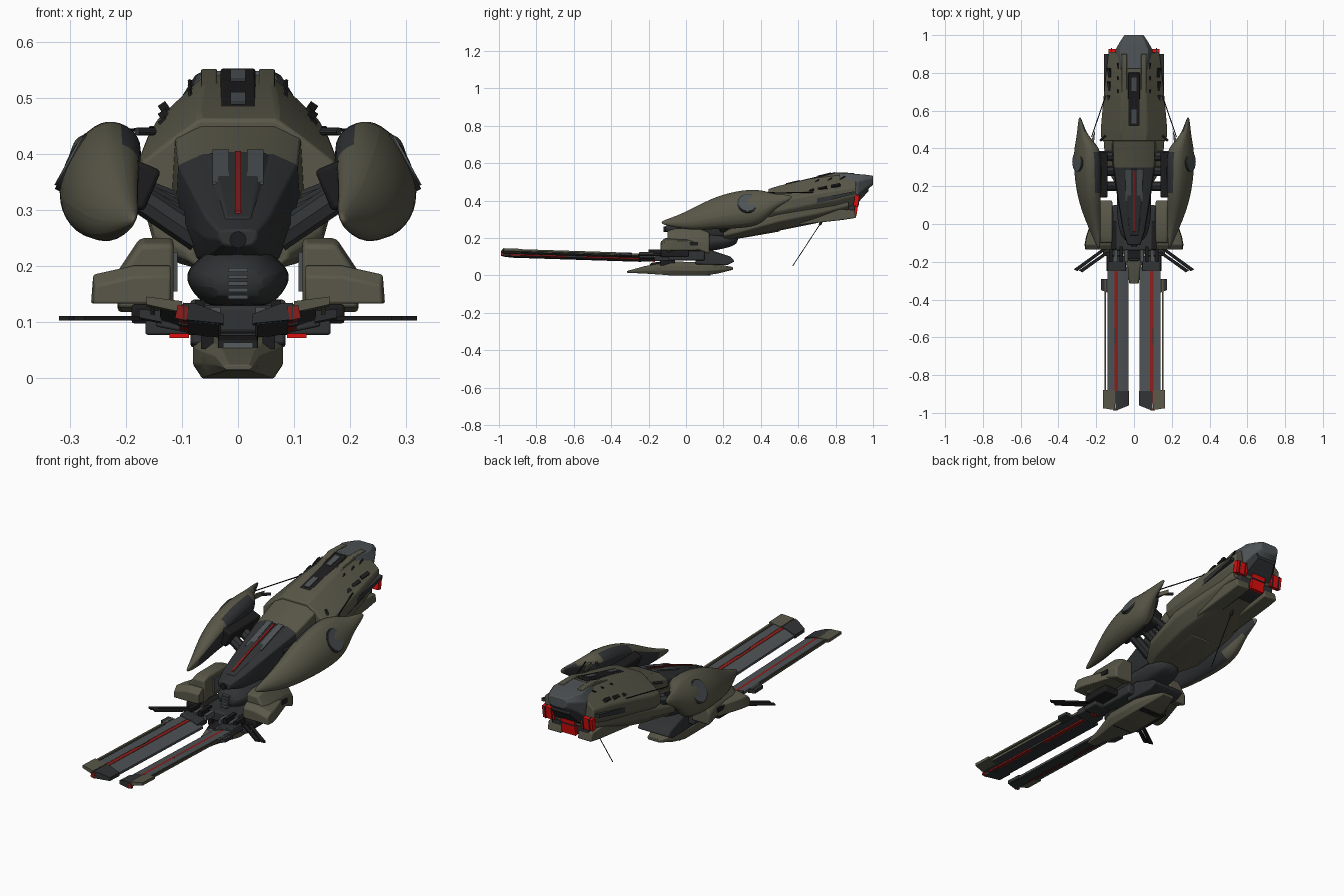
import bpy, bmesh, math
from mathutils import Vector, Matrix

def material(name, rgb):
    m = bpy.data.materials.new(name)
    m.diffuse_color = (*rgb, 1)
    return m

OLIVE = material("olive armour", (0.10, 0.096, 0.065))
GREY = material("slate grey", (0.075, 0.085, 0.09))
DARK = material("dark metal", (0.03, 0.032, 0.034))
BLACK = material("black", (0.012, 0.012, 0.013))
RED = material("bright red", (0.75, 0.004, 0.004))
DULL = material("dull red", (0.27, 0.012, 0.01))

def finish(name, bm, mats, mirror=False, bevel=0, subdiv=0, rule=None):
    """Turn a bmesh in world coordinates into an object."""
    bmesh.ops.recalc_face_normals(bm, faces=bm.faces)
    if rule:
        for f in bm.faces:
            f.material_index = rule(f.calc_center_median(), f.normal)
    me = bpy.data.meshes.new(name)
    bm.to_mesh(me)
    bm.free()
    for m in (mats if isinstance(mats, list) else [mats]):
        me.materials.append(m)
    me.shade_smooth()
    me.set_sharp_from_angle(angle=math.radians(30))
    ob = bpy.data.objects.new(name, me)
    bpy.context.collection.objects.link(ob)
    if bevel:
        b = ob.modifiers.new("bevel", 'BEVEL')
        b.width, b.segments, b.limit_method = bevel, 2, 'ANGLE'
    if subdiv:
        s = ob.modifiers.new("subdiv", 'SUBSURF')
        s.levels = s.render_levels = subdiv
    if mirror:
        ob.modifiers.new("mirror", 'MIRROR')
    return ob

def loft(name, rings, mats, **kw):
    """Skin a list of point rings and cap both ends."""
    bm = bmesh.new()
    vs = [[bm.verts.new(p) for p in r] for r in rings]
    n = len(vs[0])
    for a, b in zip(vs, vs[1:]):
        for i in range(n):
            j = (i + 1) % n
            bm.faces.new((a[i], a[j], b[j], b[i]))
    bm.faces.new(vs[0])
    bm.faces.new(vs[-1])
    return finish(name, bm, mats, **kw)

def body(name, profile, sections, mats, **kw):
    """Symmetric loft along y; sections are (y, half width, z bottom, z top)."""
    prof = profile + [(-u, v) for u, v in reversed(profile)]
    return loft(name, [[(u * w, y, a + v * (b - a)) for u, v in prof]
                       for y, w, a, b in sections], mats, **kw)

def prism(name, pts, axis, lo, hi, mats, **kw):
    """Extrude an outline along x (pts are y,z) or z (pts are x,y)."""
    put = (lambda p, t: (t, *p)) if axis == 'x' else (lambda p, t: (*p, t))
    return loft(name, [[put(p, t) for p in pts] for t in (lo, hi)], mats, **kw)

def box(name, c, size, mats, rx=0, ry=0, rz=0, **kw):
    bm = bmesh.new()
    rot = Matrix.Rotation(rz, 4, 'Z') @ Matrix.Rotation(ry, 4, 'Y') @ Matrix.Rotation(rx, 4, 'X')
    bmesh.ops.create_cube(bm, size=1, matrix=Matrix.Translation(c) @ rot @ Matrix.Diagonal((*size, 1)))
    return finish(name, bm, mats, **kw)

def rod(name, a, b, r, mats, seg=10, **kw):
    a, b = Vector(a), Vector(b)
    d = b - a
    bm = bmesh.new()
    bmesh.ops.create_cone(bm, cap_ends=True, segments=seg, radius1=r, radius2=r, depth=d.length,
                          matrix=Matrix.Translation((a + b) / 2) @ d.to_track_quat('Z', 'Y').to_matrix().to_4x4())
    return finish(name, bm, mats, **kw)

# Main hull: dark boxy nose turning olive, then the wider rear collar
HULL = [(0.4, 1), (0.65, 0.84), (1, 0.6), (1, 0.35), (0.7, 0.04), (0.4, 0)]
NOSE = [(0.55, 1), (0.95, 0.9), (1, 0.45), (0.75, 0.06), (0.4, 0)]
SLOPE = 0.236
body("forward_hull", NOSE, [(-0.11, 0.035, 0.235, 0.265), (-0.03, 0.06, 0.215, 0.295), (0.12, 0.085, 0.205, 0.345),
     (0.3, 0.112, 0.2, 0.4), (0.5, 0.12, 0.235, 0.47)], [DARK, OLIVE], bevel=0.004,
     rule=lambda c, n: 1 if c.y > 0.3 else 0)
body("nose_panel", [(0.75, 1), (1, 0.6), (1, 0)], [(-0.06, 0.028, 0.26, 0.287), (0.1, 0.045, 0.32, 0.345),
     (0.29, 0.064, 0.37, 0.403)], DARK, bevel=0.003)
prism("nose_grey_plate", [(0.12, 0.35), (0.29, 0.408), (0.29, 0.39), (0.12, 0.33)], 'x', 0.016, 0.045, GREY,
      mirror=True)
body("hull_belly", HULL, [(0.2, 0.09, 0.19, 0.25), (0.3, 0.15, 0.2, 0.3), (0.5, 0.165, 0.24, 0.38),
     (0.7, 0.14, 0.28, 0.42), (0.87, 0.12, 0.33, 0.45)], OLIVE, bevel=0.005)
body("rear_hull", HULL, [(0.44, 0.172, 0.27, 0.462), (0.5, 0.176, 0.27, 0.48), (0.65, 0.163, 0.3, 0.515),
     (0.8, 0.148, 0.33, 0.54), (0.91, 0.134, 0.37, 0.538)], OLIVE, bevel=0.006)
body("tail_block", [(0.75, 1), (1, 0.7), (0.9, 0.2), (0.6, 0)], [(0.82, 0.085, 0.36, 0.548), (0.92, 0.1, 0.41, 0.542),
     (0.965, 0.075, 0.455, 0.538), (1.0, 0.052, 0.485, 0.533)], GREY, bevel=0.004)
body("tail_underside", [(1, 1), (0.8, 0)], [(0.86, 0.1, 0.34, 0.42), (0.93, 0.085, 0.4, 0.45),
     (0.975, 0.06, 0.45, 0.475)], DARK)
prism("nose_stripe", [(-0.05, 0.28), (-0.04, 0.298), (0.1, 0.35), (0.28, 0.405), (0.28, 0.39), (-0.04, 0.28)],
      'x', -0.005, 0.005, DULL)
# Roof spine with recessed hatches and side rails
box("roof_trough", (0, 0.66, 0.513), (0.062, 0.29, 0.012), BLACK, rx=SLOPE, bevel=0.004)
for i, y in enumerate((0.57, 0.74)):
    box(f"roof_hatch_{i}", (0, y, 0.52 + (y - 0.66) * 0.24), (0.026, 0.075, 0.006), GREY, rx=SLOPE)
prism("roof_rail", [(0.46, 0.455), (0.8, 0.551), (0.9, 0.548), (0.9, 0.5), (0.6, 0.48)], 'x', 0.037, 0.066, OLIVE,
      mirror=True, bevel=0.003)
for i, y in enumerate((0.66, 0.73, 0.8)):
    rod(f"shoulder_spike_{i}", (0.082, y, 0.48 + i * 0.01), (0.086, y + 0.05, 0.512 + i * 0.009), 0.004, BLACK, seg=5,
        mirror=True)
    box(f"shoulder_vent_{i}", (0.13, y, 0.452 + i * 0.014), (0.016, 0.05, 0.012), BLACK, rx=SLOPE, ry=0.6, mirror=True)
prism("hull_side_strip", [(0.5, 0.355), (0.62, 0.4), (0.8, 0.43), (0.9, 0.45), (0.9, 0.435), (0.7, 0.385)],
      'x', 0.12, 0.158, DARK, mirror=True)
# Rear engines: dark housing with three red exhaust panels
prism("engine_core", [(0.74, 0.33), (0.8, 0.31), (0.9, 0.325), (0.91, 0.44), (0.8, 0.46)], 'x', -0.1, 0.1, DARK,
      bevel=0.005)
prism("engine_skirt", [(0.6, 0.27), (0.84, 0.297), (0.91, 0.308), (0.9, 0.35), (0.7, 0.36)], 'x', 0.045, 0.12, OLIVE,
      mirror=True, bevel=0.006)
box("exhaust_outer", (0.104, 0.911, 0.4), (0.064, 0.024, 0.06), RED, rx=-0.15, mirror=True)
box("exhaust_centre", (0, 0.907, 0.362), (0.075, 0.022, 0.085), RED, rx=-0.15)
for i, x in enumerate((0.085, 0.12)):
    box(f"exhaust_rib_{i}", (x, 0.915, 0.4), (0.005, 0.024, 0.062), DARK, rx=-0.15, mirror=True)
box("exhaust_bar", (0, 0.914, 0.37), (0.078, 0.018, 0.005), DARK)
rod("belly_antenna", (0, 0.74, 0.31), (0, 0.57, 0.05), 0.002, BLACK, seg=6)
rod("antenna_socket", (0, 0.74, 0.32), (0, 0.715, 0.27), 0.007, DARK)

# Side pods: leaf-shaped shells with dark inner faces
POD = [(-1, 0.75), (-0.4, 1.08), (0.15, 1.05), (0.85, 0.45), (1.1, -0.3), (0.85, -0.85), (0.2, -1.12), (-0.35, -0.75),
       (-0.75, 0)]
PODS = [(-0.135, 0.185, 0.282, 0.006, 0.008), (-0.05, 0.2, 0.286, 0.026, 0.03), (0.04, 0.22, 0.3, 0.046, 0.058),
        (0.16, 0.235, 0.335, 0.068, 0.085), (0.3, 0.24, 0.353, 0.078, 0.1), (0.39, 0.242, 0.362, 0.074, 0.092),
        (0.43, 0.255, 0.375, 0.054, 0.07), (0.48, 0.275, 0.397, 0.026, 0.035), (0.57, 0.287, 0.42, 0.006, 0.01)]
loft("side_pod", [[(cx + u * hx, y, cz + v * hz) for u, v in POD] for y, cx, cz, hx, hz in PODS], [OLIVE, DARK],
     mirror=True, subdiv=2, rule=lambda c, n: 1 if n.x < -0.55 and c.y > -0.02 else 0)
rod("pod_disc_rim", (0.25, 0.33, 0.36), (0.3, 0.33, 0.387), 0.056, DARK, seg=32, mirror=True)
rod("pod_disc", (0.25, 0.33, 0.36), (0.303, 0.33, 0.389), 0.05, GREY, seg=32, mirror=True)
prism("pod_inner_fin", [(0.19, 0.36), (0.225, 0.36), (0.23, 0.43), (0.205, 0.5), (0.212, 0.43)], 'z', 0.41, 0.43,
      OLIVE, mirror=True)
box("pod_machinery", (0.18, 0.26, 0.345), (0.06, 0.24, 0.08), BLACK, ry=-0.4, mirror=True, bevel=0.008)
for i, y in enumerate((0.2, 0.28, 0.36)):
    rod(f"pod_strut_{i}", (0.07, y, 0.25 + i * 0.02), (0.21, y, 0.345), 0.026, DARK, seg=8, mirror=True)
rod("pod_stay", (0.225, 0.46, 0.44), (0.15, 0.68, 0.445), 0.003, BLACK, seg=6, mirror=True)
rod("stay_collar", (0.18, 0.44, 0.44), (0.15, 0.47, 0.44), 0.007, DARK, mirror=True)

# Neck joining hull and lower deck
body("neck", HULL, [(-0.1, 0.05, 0.14, 0.2), (-0.03, 0.085, 0.13, 0.235), (0.1, 0.095, 0.125, 0.24),
     (0.22, 0.085, 0.145, 0.235), (0.28, 0.05, 0.17, 0.22)], DARK, subdiv=2)
for i in range(5):
    box(f"neck_rib_{i}", (0, -0.1 + i * 0.004, 0.145 + i * 0.012), (0.036, 0.03, 0.007), GREY)
rod("nose_sensor", (0, -0.12, 0.247), (0, -0.05, 0.247), 0.015, BLACK, seg=16)

# Lower pods with flared front skirts
loft("lower_pod", [[(x, y, z - d) for x, z in ((0.115, 0.135), (0.215, 0.135), (0.215, 0.19), (0.175, 0.25),
     (0.115, 0.25))] for y, d in ((-0.1, 0.012), (-0.06, 0), (0.07, 0), (0.125, 0.02))], OLIVE, mirror=True, bevel=0.008)
loft("lower_skirt", [[(0.12, y, 0.133), (w, y, 0.133), (w - 0.004, y, t), (0.185, y, t + 0.016), (0.12, y, t + 0.016)]
     for y, w, t in ((-0.135, 0.258, 0.165), (-0.11, 0.262, 0.185), (-0.07, 0.255, 0.185), (0.07, 0.21, 0.18))],
     OLIVE, mirror=True, bevel=0.004)
box("lower_slot", (0.213, 0.0, 0.17), (0.02, 0.13, 0.02), BLACK, mirror=True)
box("lower_disc", (0.113, 0.02, 0.19), (0.01, 0.1, 0.07), GREY, mirror=True)

# Lower deck machinery
box("deck", (0, -0.02, 0.105), (0.23, 0.24, 0.05), DARK, bevel=0.008)
prism("deck_rear", [(0.05, 0.06), (0.22, 0.055), (0.26, 0.075), (0.24, 0.1), (0.12, 0.14), (0.05, 0.14)],
      'x', -0.085, 0.085, DARK, bevel=0.006)
box("deck_wing", (0.14, -0.06, 0.115), (0.1, 0.15, 0.035), BLACK, mirror=True, bevel=0.006)
box("deck_step", (0.115, -0.13, 0.09), (0.1, 0.08, 0.025), DARK, mirror=True, bevel=0.004)
box("deck_light", (0.105, -0.171, 0.076), (0.035, 0.008, 0.008), RED, mirror=True)
for i in range(4):
    box(f"deck_block_{i}", (0.04 + i * 0.028, -0.16, 0.115 + i % 2 * 0.012), (0.018, 0.08, 0.025),
        (GREY, BLACK)[i % 2], mirror=True)

# Keel pod with cockpit window
body("keel_pod", [(0.7, 1), (1, 0.75), (1, 0.35), (0.8, 0)], [(-0.315, 0.025, 0.014, 0.024), (-0.22, 0.04, 0.01, 0.05),
     (-0.13, 0.065, 0.004, 0.065), (-0.08, 0.08, 0, 0.075), (0.1, 0.08, 0, 0.07), (0.17, 0.065, 0.01, 0.06),
     (0.25, 0.035, 0.03, 0.045)], OLIVE, bevel=0.004)
prism("keel_window_frame", [(-0.2, 0.03), (-0.185, 0.068), (-0.1, 0.078), (-0.08, 0.03)], 'x', -0.036, 0.036, BLACK,
      bevel=0.004)
prism("keel_window", [(-0.204, 0.036), (-0.19, 0.064), (-0.18, 0.064), (-0.18, 0.036)], 'x', -0.027, 0.027, GREY)
box("keel_plate", (0, 0.02, 0.004), (0.11, 0.22, 0.008), BLACK)
box("keel_clamp", (0.055, -0.1, 0.07), (0.022, 0.08, 0.035), BLACK, mirror=True)

# Long twin prongs: inner slab, glowing seam, outer rail
def prong(name, quad, y_back, y_front, mats, skew=0, **kw):
    drop = lambda y: -0.024 * (y + 1) / 0.75
    return loft(name, [[(x, y + s * skew * (0.1 - x), z + drop(y)) for x, z in quad]
                       for y, s in ((y_back, 0), (y_front, 1))], mats, mirror=True, **kw)

prong("prong_slab", [(0.03, 0.1), (0.088, 0.107), (0.088, 0.131), (0.074, 0.129), (0.03, 0.111)], -0.23, -0.965, GREY,
      skew=0.3)
prong("prong_underside", [(0.034, 0.097), (0.088, 0.103), (0.088, 0.109), (0.034, 0.102)], -0.24, -0.94, DARK)
prong("prong_tip", [(0.026, 0.098), (0.098, 0.105), (0.098, 0.135), (0.076, 0.134), (0.026, 0.115)], -0.885, -0.99,
      DARK, skew=0.4)
prong("prong_seam", [(0.086, 0.107), (0.104, 0.11), (0.104, 0.135), (0.086, 0.1325)], -0.235, -0.95, DULL)
prong("prong_seam_cover", [(0.09, 0.105), (0.106, 0.108), (0.106, 0.1365), (0.098, 0.1355), (0.09, 0.12)], -0.55, -0.64, DARK)
prong("prong_outer", [(0.102, 0.117), (0.139, 0.129), (0.139, 0.141), (0.102, 0.136)], -0.235, -0.97, [OLIVE, GREY, DARK],
      rule=lambda c, n: 1 if n.z > 0.5 else 2 if n.z < -0.5 else 0)
prong("prong_edge_bar", [(0.148, 0.133), (0.156, 0.135), (0.156, 0.144), (0.148, 0.142)], -0.29, -0.96, OLIVE)
prong("prong_outer_tip", [(0.1, 0.118), (0.163, 0.132), (0.163, 0.146), (0.1, 0.138)], -0.88, -0.985, OLIVE, skew=-0.15)
prong("prong_outer_root", [(0.136, 0.12), (0.176, 0.128), (0.176, 0.143), (0.136, 0.14)], -0.29, -0.38, DARK, skew=-0.4)
box("prong_front_light", (0.1, -0.982, 0.117), (0.02, 0.012, 0.024), DULL, ry=-0.2, mirror=True)
box("prong_mount", (0.095, -0.21, 0.1), (0.1, 0.08, 0.035), DARK, ry=-0.2, mirror=True, bevel=0.004)

# Splayed forward fins
for i, (dx, dy) in enumerate(((0, 0), (-0.045, -0.02))):
    a, b = (0.14 + dx * 0.3, -0.13 + dy), (0.315 + dx * 0.6, -0.25 + dy * 0.3)
    prism(f"splay_fin_{i}", [a, (a[0] + 0.02, a[1] + 0.005), (b[0] + 0.004, b[1] + 0.01), (b[0] - 0.014, b[1])], 'z',
          0.103, 0.111, BLACK, mirror=True)
